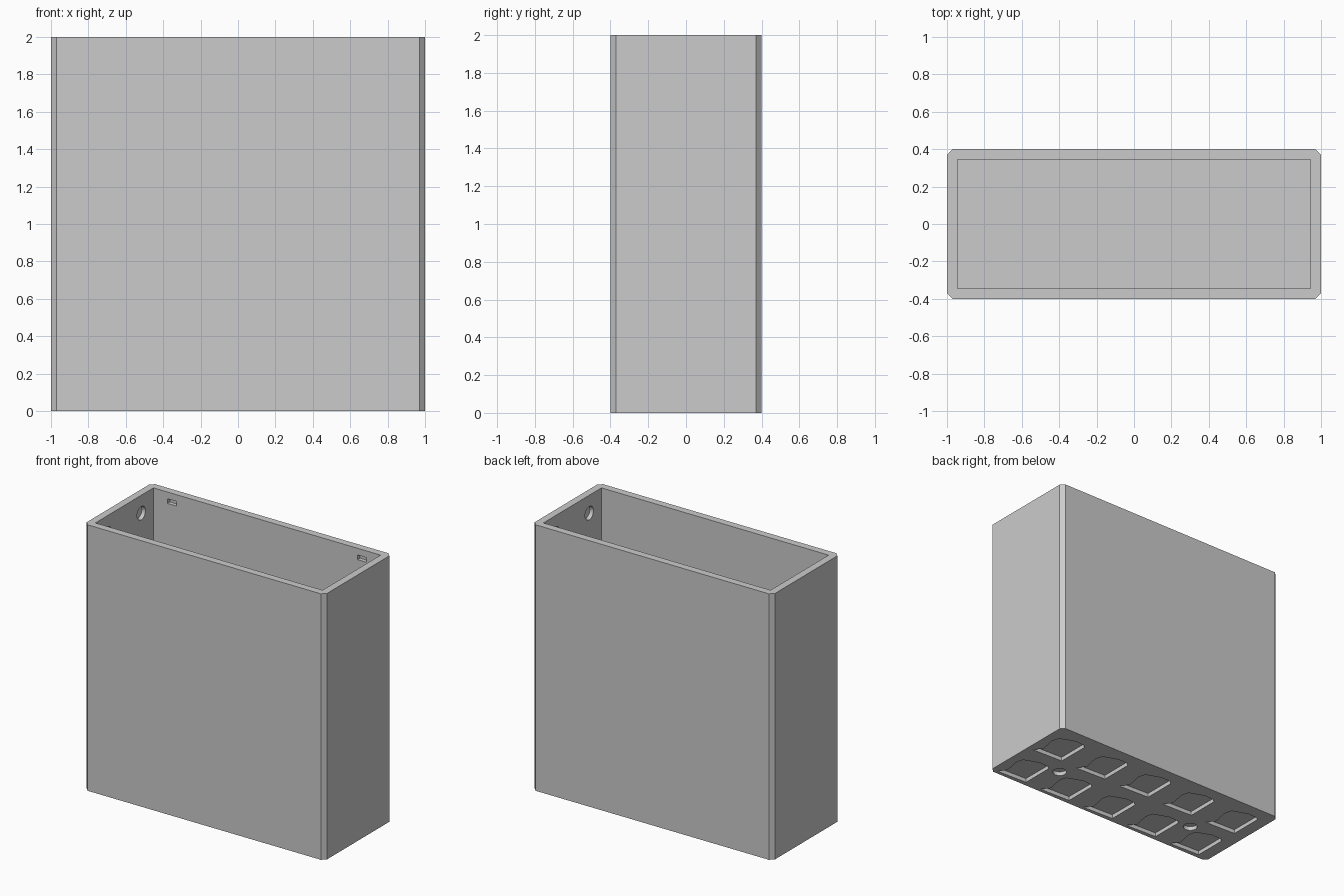
import bpy
import bmesh
from math import pi
from mathutils import Matrix, Vector

cube = bpy.data.objects.get("Cube")
if cube:
    bpy.data.objects.remove(cube, do_unlink=True)

HX, HY, H = 1.0, 0.4, 2.0      # half width, half depth, height
CH, WALL, FLOOR = 0.03, 0.055, 0.06
DEPTH = 0.03                   # depth of the blind recesses

grey = bpy.data.materials.new("plain grey")
grey.use_nodes = True
colour = (0.6, 0.6, 0.6, 1)
grey.diffuse_color = colour
grey.node_tree.nodes["Principled BSDF"].inputs["Base Color"].default_value = colour


def prism(bm, outline, z0, z1):
    """Extrude a flat outline from z0 to z1."""
    face = bm.faces.new([bm.verts.new((x, y, z0)) for x, y in outline])
    up = bmesh.ops.extrude_face_region(bm, geom=[face])
    verts = [v for v in up["geom"] if isinstance(v, bmesh.types.BMVert)]
    bmesh.ops.translate(bm, verts=verts, vec=(0, 0, z1 - z0))


def block(bm, centre, size):
    m = Matrix.Translation(centre) @ Matrix.Diagonal(Vector((*size, 1)))
    bmesh.ops.create_cube(bm, size=1, matrix=m)


def drum(bm, centre, radius, length, axis="Z"):
    turn = Matrix.Rotation(pi / 2, 4, "Y") if axis == "X" else Matrix()
    bmesh.ops.create_cone(bm, cap_ends=True, segments=24, radius1=radius, radius2=radius,
                          depth=length, matrix=Matrix.Translation(centre) @ turn)


def make(name, bm):
    bmesh.ops.recalc_face_normals(bm, faces=bm.faces)
    mesh = bpy.data.meshes.new(name)
    bm.to_mesh(mesh)
    bm.free()
    mesh.materials.append(grey)
    ob = bpy.data.objects.new(name, mesh)
    bpy.context.collection.objects.link(ob)
    return ob


def cut(body, bm):
    """Subtract the cutter shapes from the body and bake the result."""
    cutter = make("cutter", bm)
    cutter.hide_render = True
    mod = body.modifiers.new("cut", "BOOLEAN")
    mod.operation = "DIFFERENCE"
    mod.solver = "EXACT"
    mod.object = cutter
    graph = bpy.context.evaluated_depsgraph_get()
    mesh = bpy.data.meshes.new_from_object(body.evaluated_get(graph))
    body.modifiers.clear()
    body.data = mesh
    bpy.data.objects.remove(cutter, do_unlink=True)


# Outer shell with chamfered upright corners
bm = bmesh.new()
a, b = HX - CH, HY - CH
prism(bm, [(a, -HY), (HX, -b), (HX, b), (a, HY),
           (-a, HY), (-HX, b), (-HX, -b), (-a, -HY)], 0, H)
box = make("open_box", bm)

# Main cavity, open at the top
bm = bmesh.new()
ix, iy = HX - WALL, HY - WALL
block(bm, (0, 0, FLOOR + H / 2), (2 * ix, 2 * iy, H))
cut(box, bm)

# Blind recesses in the inner walls and the underside
bm = bmesh.new()
for s in (-1, 1):
    for y in (-0.2, 0.2):
        drum(bm, (s * ix, y, 1.865), 0.05, 2 * DEPTH, "X")
    block(bm, (s * 0.79, iy, 1.932), (0.075, 2 * DEPTH, 0.035))
    drum(bm, (s * 0.605, -0.1, 0), 0.05, 2 * DEPTH)

pocket = [(0.14, -0.13), (-0.12, -0.12), (-0.12, 0.13), (-0.1, 0.15),
          (-0.02, 0.155), (0.1, 0.11), (0.115, 0.05), (0.09, -0.07)]
for row_y in (0.15, -0.245):
    for i in range(-2, 3):
        prism(bm, [(0.4 * i + 0.015 + x, row_y + y) for x, y in pocket], -DEPTH, DEPTH)
cut(box, bm)
